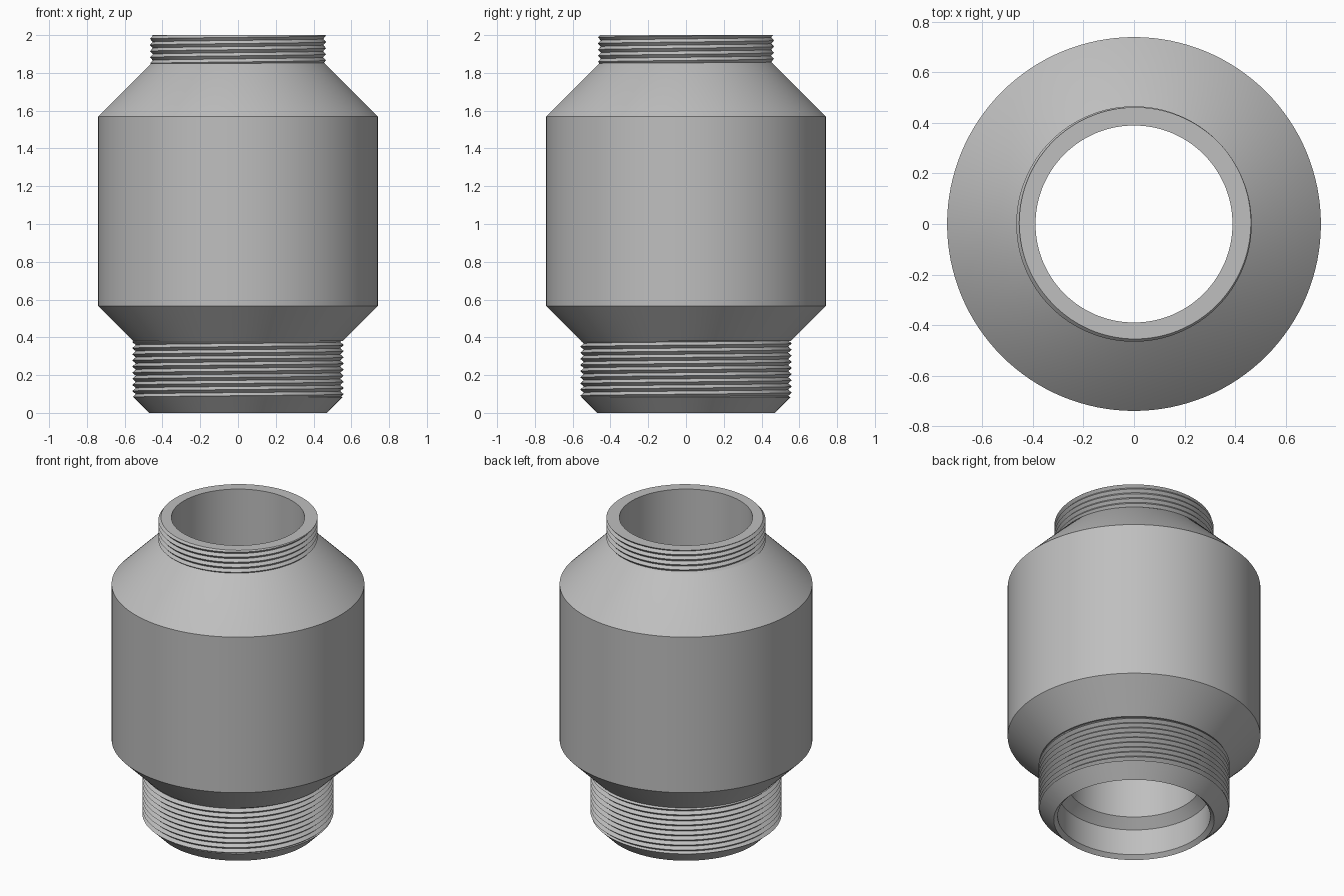
import bpy, bmesh, math

if "Cube" in bpy.data.objects:
    bpy.data.objects.remove(bpy.data.objects["Cube"])

SEG = 128
steel = bpy.data.materials.new("grey steel")
steel.diffuse_color = (0.52, 0.52, 0.52, 1)
steel.use_nodes = True
steel.node_tree.nodes["Principled BSDF"].inputs["Base Color"].default_value = steel.diffuse_color


def finish(name, bm):
    bmesh.ops.recalc_face_normals(bm, faces=bm.faces)
    mesh = bpy.data.meshes.new(name)
    bm.to_mesh(mesh)
    bm.free()
    mesh.materials.append(steel)
    ob = bpy.data.objects.new(name, mesh)
    bpy.context.collection.objects.link(ob)
    bpy.ops.object.select_all(action='DESELECT')
    ob.select_set(True)
    bpy.context.view_layer.objects.active = ob
    bpy.ops.object.shade_smooth_by_angle(angle=math.radians(25))
    return ob


def lathe(name, profile):
    """Closed (radius, height) outline turned around z."""
    bm = bmesh.new()
    rings = []
    for i in range(SEG):
        a = 2 * math.pi * i / SEG
        rings.append([bm.verts.new((r * math.cos(a), r * math.sin(a), z)) for r, z in profile])
    n = len(profile)
    for i in range(SEG):
        p, q = rings[i], rings[(i + 1) % SEG]
        for j in range(n):
            k = (j + 1) % n
            bm.faces.new((p[j], q[j], q[k], p[k]))
    return finish(name, bm)


def thread(name, root, crest, z0, z1, pitch):
    """Helical V ridge, trimmed level at both ends."""
    bm = bmesh.new()
    turns = math.ceil((z1 - z0) / pitch) + 1
    prev = None
    for i in range(turns * SEG + 1):
        a = 2 * math.pi * i / SEG
        base = z0 - pitch + pitch * i / SEG
        lo, hi = max(base, z0), min(base + pitch, z1)
        if hi - lo < 1e-5:
            prev = None
            continue
        mid = min(max(base + pitch / 2, lo), hi)

        # radius follows the V, so the trimmed ends run out cleanly
        def radius(z):
            return root + (crest - root) * (1 - abs(z - base - pitch / 2) / (pitch / 2))

        row = [bm.verts.new((r * math.cos(a), r * math.sin(a), z))
               for r, z in ((root - 0.004, lo), (radius(lo), lo), (radius(mid), mid),
                            (radius(hi), hi), (root - 0.004, hi))]
        if prev:
            for j in range(4):
                bm.faces.new((prev[j], row[j], row[j + 1], prev[j + 1]))
        prev = row
    bmesh.ops.dissolve_degenerate(bm, dist=1e-6, edges=bm.edges)
    return finish(name, bm)


# Hollow body: chamfered lower neck, wide barrel, upper neck, stepped bore
lathe("body", [
    (0.47, 0.0), (0.553, 0.083), (0.541, 0.09), (0.541, 0.38), (0.555, 0.38),
    (0.74, 0.565), (0.74, 1.57), (0.46, 1.85), (0.451, 1.855), (0.451, 2.0),
    (0.39, 2.0), (0.39, 0.245), (0.447, 0.19), (0.447, 0.023)])

# Screw threads on both necks
thread("lower_thread", 0.541, 0.56, 0.083, 0.38, 0.0325)
thread("upper_thread", 0.451, 0.466, 1.85, 2.0, 0.0325)
